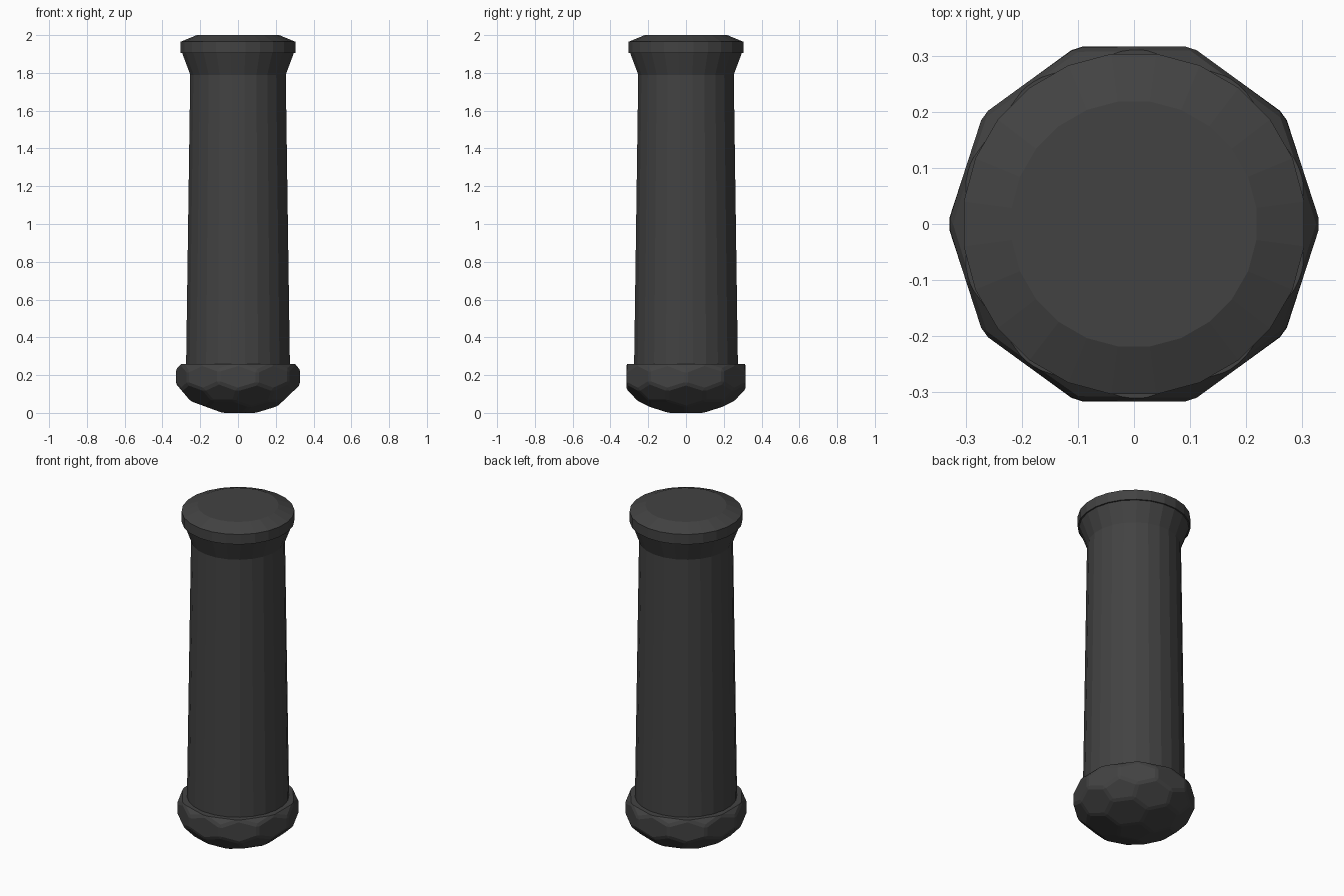
import bpy, bmesh
from math import sin, cos, pi, atan2
from mathutils import Matrix, Vector

if "Cube" in bpy.data.objects:
    bpy.data.objects.remove(bpy.data.objects["Cube"])

SIDES = 24

dark = bpy.data.materials.new("dark_grey")
dark.diffuse_color = (0.055, 0.055, 0.055, 1)
dark.use_nodes = True
dark.node_tree.nodes["Principled BSDF"].inputs["Base Color"].default_value = dark.diffuse_color


def finish(bm, name):
    bmesh.ops.recalc_face_normals(bm, faces=bm.faces[:])
    me = bpy.data.meshes.new(name)
    bm.to_mesh(me)
    bm.free()
    me.materials.append(dark)
    ob = bpy.data.objects.new(name, me)
    bpy.context.collection.objects.link(ob)
    return ob


def lathe(name, profile):
    """Capped turned solid from (radius, z) points."""
    bm = bmesh.new()
    rings = [[bm.verts.new((r * cos(a), r * sin(a), z))
              for a in ((i + 0.5) * 2 * pi / SIDES for i in range(SIDES))]
             for r, z in profile]
    for lo, hi in zip(rings, rings[1:]):
        for i in range(SIDES):
            j = (i + 1) % SIDES
            bm.faces.new((lo[i], lo[j], hi[j], hi[i]))
    bm.faces.new(rings[0][::-1])
    bm.faces.new(rings[-1])
    return finish(bm, name)


# Tapered grip with the flare under the collar
lathe("grip", [(0.277, 0.22), (0.277, 0.26), (0.255, 1.79), (0.298, 1.905)])

# Collar with chamfered end cap
lathe("collar", [(0.306, 1.905), (0.306, 1.965), (0.22, 2.0)])

# Faceted pommel: hexagon and pentagon facets (dual of an icosphere), flattened
ico = bmesh.new()
bmesh.ops.create_icosphere(ico, subdivisions=2, radius=1)
if len(ico.verts) > 42:
    ico.clear()
    bmesh.ops.create_icosphere(ico, subdivisions=1, radius=1)
low = next(v.co for v in ico.verts if abs(v.co.z + 0.447) < 0.02)
turn = Matrix.Rotation(pi - atan2(low.y, low.x), 3, 'Z')
bmesh.ops.rotate(ico, verts=ico.verts[:], cent=(0, 0, 0), matrix=turn)

bm = bmesh.new()
corner = {f: bm.verts.new(f.calc_center_median().normalized()) for f in ico.faces}
for v in ico.verts:
    n = v.co.normalized()
    u = n.orthogonal().normalized()
    w = n.cross(u)
    ring = sorted((corner[f] for f in v.link_faces),
                  key=lambda c: atan2(c.co.dot(w), c.co.dot(u)))
    bm.faces.new(ring)
ico.free()
bmesh.ops.scale(bm, vec=(0.337, 0.337, 0.2), verts=bm.verts[:])
bmesh.ops.bevel(bm, geom=bm.edges[:], offset=0.011, segments=1,
                affect='EDGES', clamp_overlap=True)
bmesh.ops.translate(bm, vec=(0, 0, -min(v.co.z for v in bm.verts)), verts=bm.verts[:])

# Cut the pommel flat where it meets the grip
cut = bmesh.ops.bisect_plane(bm, geom=bm.verts[:] + bm.edges[:] + bm.faces[:],
                             plane_co=(0, 0, 0.26), plane_no=(0, 0, 1),
                             clear_outer=True)
bmesh.ops.holes_fill(bm, edges=[e for e in bm.edges if e.is_boundary], sides=0)
finish(bm, "pommel")
